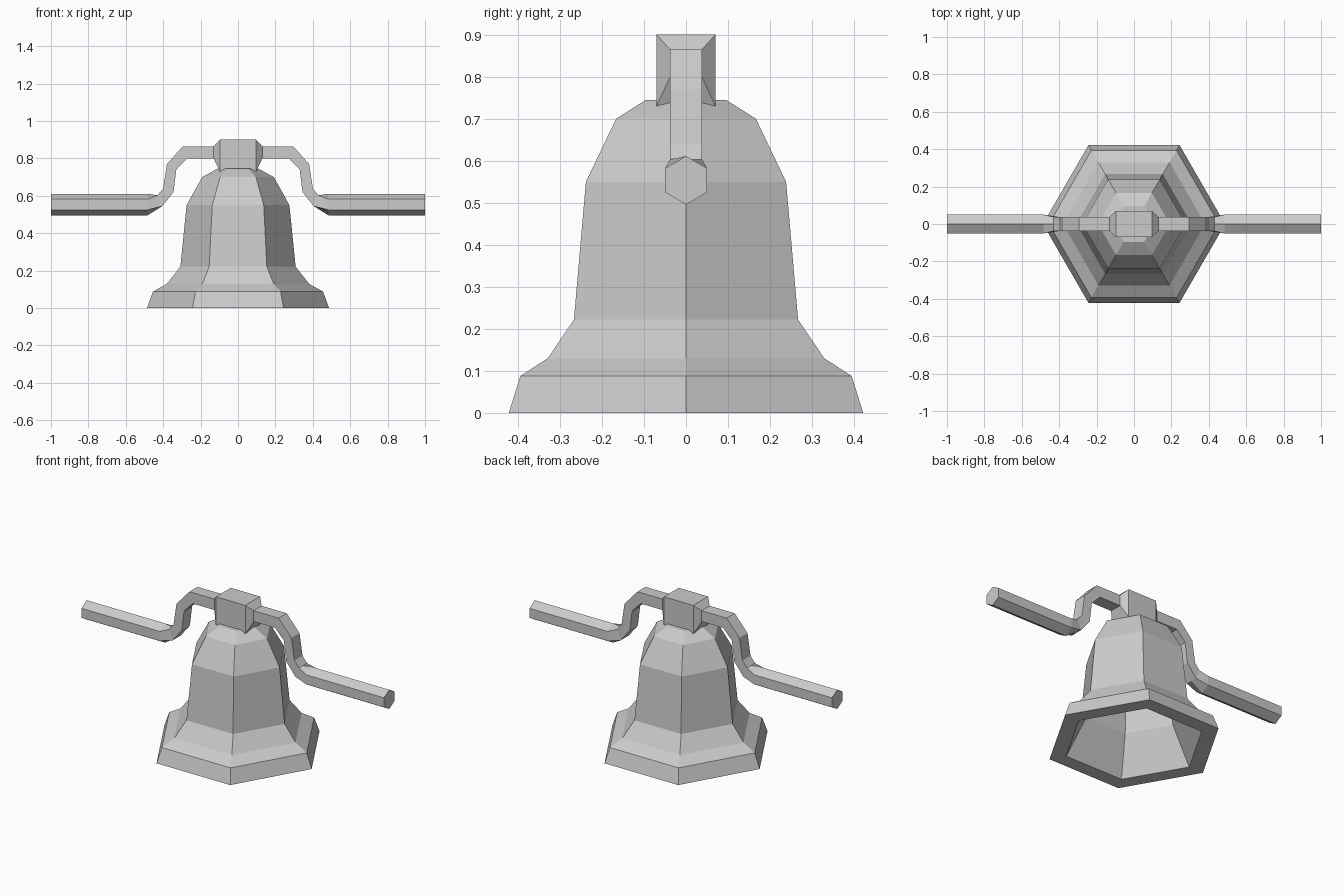
import bpy, bmesh, math

cube = bpy.data.objects.get("Cube")
if cube:
    bpy.data.objects.remove(cube, do_unlink=True)

GREY = (0.6, 0.6, 0.6, 1)
metal = bpy.data.materials.new("plain_grey")
metal.use_nodes = True
metal.diffuse_color = GREY
metal.node_tree.nodes["Principled BSDF"].inputs["Base Color"].default_value = GREY


def loft(name, rings, cap_start=True, cap_end=True):
    """Bridge matching rings of points into a flat-shaded object."""
    bm = bmesh.new()
    loops = [[bm.verts.new(p) for p in ring] for ring in rings]
    n = len(rings[0])
    for a, b in zip(loops, loops[1:]):
        for i in range(n):
            j = (i + 1) % n
            bm.faces.new((a[i], a[j], b[j], b[i]))
    if cap_start:
        bm.faces.new(loops[0])
    if cap_end:
        bm.faces.new(loops[-1])
    bmesh.ops.recalc_face_normals(bm, faces=bm.faces)
    mesh = bpy.data.meshes.new(name)
    bm.to_mesh(mesh)
    bm.free()
    mesh.materials.append(metal)
    obj = bpy.data.objects.new(name, mesh)
    bpy.context.collection.objects.link(obj)
    return obj


def hexagon(radius, z):
    return [(radius * math.cos(k * math.pi / 3),
             radius * math.sin(k * math.pi / 3), z) for k in range(6)]


def section(upper, lower, half_width, ridge=0.0):
    """Six-point bar section; ridge lifts the mid points into a hexagon."""
    (ux, uz), (lx, lz) = upper, lower
    w = half_width
    return [(ux, -w, uz), (ux, 0, uz + ridge), (ux, w, uz),
            (lx, w, lz), (lx, 0, lz - ridge), (lx, -w, lz)]


# Bell shell: hollow inside first, then over the lip and up the outside
inside = [(0.14, 0.67), (0.23, 0.54), (0.275, 0.22), (0.39, 0)]
outside = [(0.487, 0), (0.455, 0.088), (0.38, 0.13), (0.308, 0.222),
           (0.275, 0.55), (0.192, 0.70), (0.11, 0.745)]
loft("bell", [hexagon(r, z) for r, z in inside + outside])

# Hub block with chamfered ends
hub = []
for x, w, low, high in [(-0.13, 0.038, 0.80, 0.865), (-0.097, 0.07, 0.73, 0.90),
                        (0.097, 0.07, 0.73, 0.90), (0.13, 0.038, 0.80, 0.865)]:
    hub.append(section((x, high), (x, low), w))
loft("hub", hub)

# Bent arm widening into a hexagonal bar, mirrored to both sides
arm_path = [((0.12, 0.865), (0.12, 0.80)),
            ((0.295, 0.865), (0.272, 0.80)),
            ((0.38, 0.77), (0.33, 0.74)),
            ((0.40, 0.64), (0.345, 0.62)),
            ((0.43, 0.603), (0.405, 0.545))]
rings = [section(up, low, 0.038) for up, low in arm_path]
for x in (0.483, 1.0):
    rings.append(section((x, 0.582), (x, 0.525), 0.05, 0.029))
arm = loft("handle_arms", rings)
mirror = arm.modifiers.new("Mirror", 'MIRROR')
mirror.use_axis = (True, False, False)
mirror.use_mirror_merge = False
